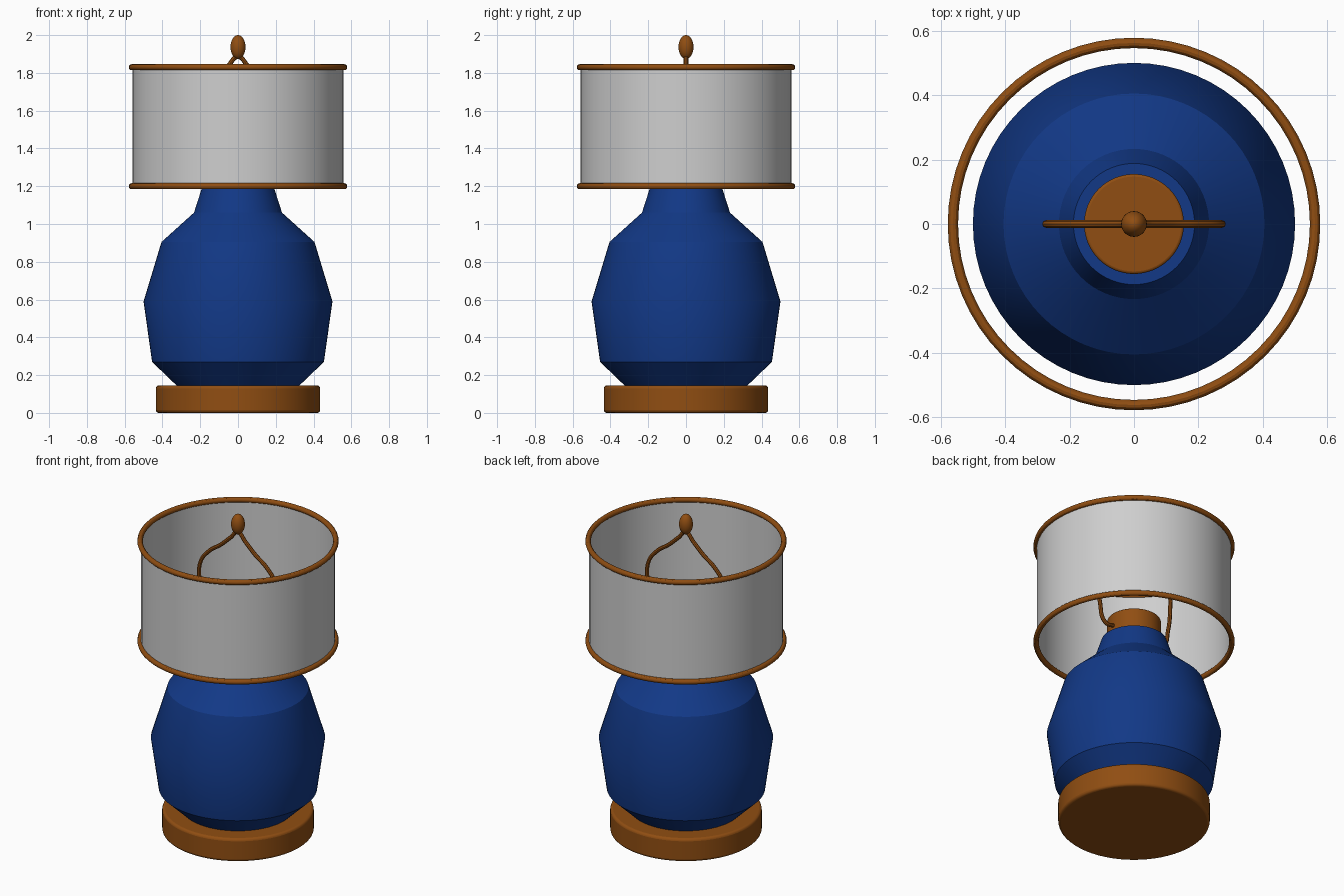
import bpy
import math

cube = bpy.data.objects.get("Cube")
if cube:
    bpy.data.objects.remove(cube, do_unlink=True)


def make_material(name, rgb):
    mat = bpy.data.materials.new(name)
    mat.use_nodes = True
    mat.diffuse_color = (*rgb, 1)
    mat.node_tree.nodes["Principled BSDF"].inputs["Base Color"].default_value = (*rgb, 1)
    return mat


blue = make_material("blue_glaze", (0.006, 0.04, 0.24))
brown = make_material("brown_wood", (0.28, 0.076, 0.006))
grey = make_material("pale_fabric", (0.62, 0.62, 0.62))


def finish(obj, name, mat):
    obj.name = name
    obj.data.materials.clear()
    obj.data.materials.append(mat)
    bpy.ops.object.select_all(action="DESELECT")
    obj.select_set(True)
    bpy.context.view_layer.objects.active = obj
    bpy.ops.object.shade_smooth_by_angle(angle=math.radians(30))
    return obj


def lathe(name, profile, mat, capped=True, steps=64):
    """Spin (radius, height) points around the z axis."""
    verts, faces = [], []
    for r, z in profile:
        for i in range(steps):
            a = math.tau * i / steps
            verts.append((r * math.cos(a), r * math.sin(a), z))
    for row in range(len(profile) - 1):
        for i in range(steps):
            j = (i + 1) % steps
            a, b = row * steps, (row + 1) * steps
            faces.append((a + i, a + j, b + j, b + i))
    if capped:
        faces.append(tuple(reversed(range(steps))))
        faces.append(tuple(range(len(verts) - steps, len(verts))))
    mesh = bpy.data.meshes.new(name)
    mesh.from_pydata(verts, [], faces)
    obj = bpy.data.objects.new(name, mesh)
    bpy.context.collection.objects.link(obj)
    return finish(obj, name, mat)


def rounded_disc(name, radius, bottom, top, bevel, mat):
    obj = lathe(name, [(radius, bottom), (radius, top)], mat)
    mod = obj.modifiers.new("rounded_rim", "BEVEL")
    mod.width = bevel
    mod.segments = 3
    mod.limit_method = "ANGLE"
    mod.angle_limit = math.radians(40)
    return obj


# Foot, vase-shaped body and neck
rounded_disc("base", 0.435, 0, 0.145, 0.015, brown)
lathe("body", [(0.31, 0.13), (0.325, 0.145), (0.455, 0.27), (0.5, 0.59),
               (0.405, 0.905), (0.233, 1.06), (0.188, 1.2)], blue)
rounded_disc("neck", 0.155, 1.19, 1.335, 0.008, brown)

# Open drum shade with a rolled rim at each end
lathe("shade", [(0.558, 1.2), (0.558, 1.83)], grey, capped=False)
for name, z in (("lower_rim", 1.2), ("upper_rim", 1.83)):
    bpy.ops.mesh.primitive_torus_add(major_radius=0.562, minor_radius=0.016,
                                     major_segments=64, minor_segments=12,
                                     location=(0, 0, z))
    finish(bpy.context.object, name, brown)

# Wire harp, one mirrored half path from neck to tip
half = [(0.15, 1.25), (0.215, 1.25), (0.255, 1.37), (0.27, 1.5), (0.262, 1.63),
        (0.2, 1.715), (0.12, 1.775), (0.05, 1.84)]
path = half + [(0, 1.885)] + [(-x, z) for x, z in reversed(half)]
curve = bpy.data.curves.new("harp", "CURVE")
curve.dimensions = "3D"
curve.bevel_depth = 0.012
curve.bevel_resolution = 2
curve.resolution_u = 6
curve.use_fill_caps = True
spline = curve.splines.new("BEZIER")
spline.bezier_points.add(len(path) - 1)
for point, (x, z) in zip(spline.bezier_points, path):
    point.co = (x, 0, z)
    point.handle_left_type = point.handle_right_type = "AUTO"
harp = bpy.data.objects.new("harp", curve)
bpy.context.collection.objects.link(harp)
bpy.ops.object.select_all(action="DESELECT")
harp.select_set(True)
bpy.context.view_layer.objects.active = harp
bpy.ops.object.convert(target="MESH")
finish(bpy.context.object, "harp", brown)

# Egg-shaped finial
bpy.ops.mesh.primitive_uv_sphere_add(segments=24, ring_count=16, radius=1,
                                     location=(0, 0, 1.937))
finial = bpy.context.object
finial.scale = (0.04, 0.04, 0.063)
finish(finial, "finial", brown)
